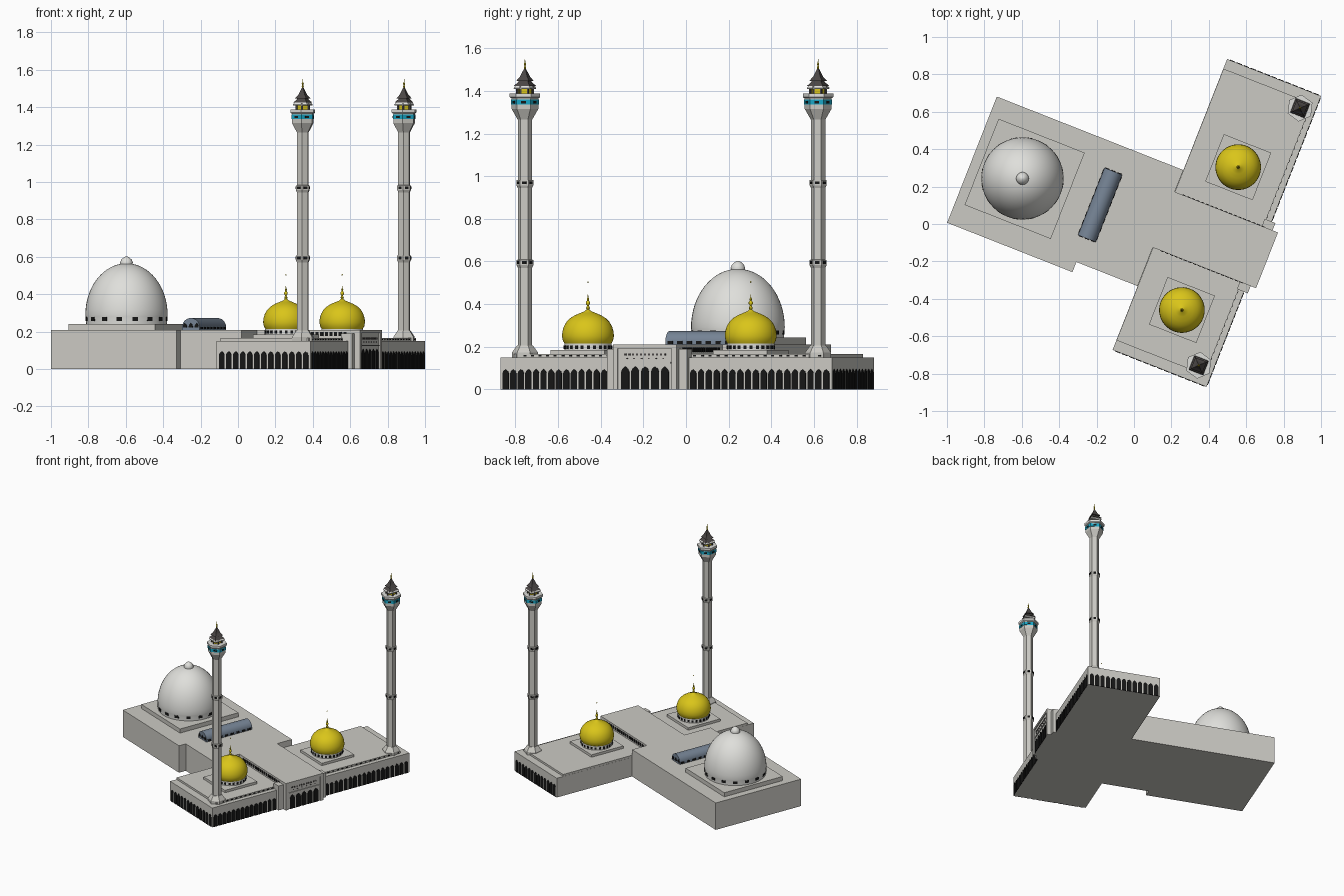
import bpy, bmesh, math
from mathutils import Matrix, Vector

if "Cube" in bpy.data.objects:
    bpy.data.objects.remove(bpy.data.objects["Cube"])

ROT = Matrix.Rotation(math.radians(-21.5), 4, 'Z')   # whole building is turned on the plot

def mat(name, r, g, b):
    m = bpy.data.materials.new(name)
    m.diffuse_color = (r, g, b, 1)
    m.use_nodes = True
    m.node_tree.nodes["Principled BSDF"].inputs["Base Color"].default_value = m.diffuse_color
    return m

STONE = mat("pale_stone", 0.60, 0.59, 0.55)
DOME = mat("dome_white", 0.74, 0.74, 0.71)
GOLD = mat("gold", 0.70, 0.56, 0.01)
BLACK = mat("opening_black", 0.008, 0.008, 0.008)
CYAN = mat("cyan_tile", 0.01, 0.38, 0.56)
SLATE = mat("blue_grey_roof", 0.18, 0.23, 0.30)
ROOF = mat("dark_roof", 0.07, 0.062, 0.06)

def finish(name, bm, material, smooth=False):
    bmesh.ops.recalc_face_normals(bm, faces=bm.faces)
    me = bpy.data.meshes.new(name)
    bm.to_mesh(me)
    bm.free()
    me.materials.append(material)
    ob = bpy.data.objects.new(name, me)
    bpy.context.collection.objects.link(ob)
    ob.matrix_world = ROT
    if smooth:
        bpy.ops.object.select_all(action='DESELECT')
        ob.select_set(True)
        bpy.context.view_layer.objects.active = ob
        bpy.ops.object.shade_smooth_by_angle(angle=math.radians(40))
    return ob

def prism(bm, pts, vec):
    """Extrude a flat polygon along a vector."""
    vec = Vector(vec)
    a = [bm.verts.new(p) for p in pts]
    b = [bm.verts.new(Vector(p) + vec) for p in pts]
    bm.faces.new(a)
    bm.faces.new(b)
    for i in range(len(a)):
        j = (i + 1) % len(a)
        bm.faces.new((a[i], a[j], b[j], b[i]))

def slab(name, pts, z0, z1, material=STONE):
    bm = bmesh.new()
    prism(bm, [(x, y, z0) for x, y in pts], (0, 0, z1 - z0))
    return finish(name, bm, material)

def box(name, u0, u1, v0, v1, z0, z1, material=STONE):
    return slab(name, [(u0, v0), (u1, v0), (u1, v1), (u0, v1)], z0, z1, material)

def lathe(name, c, profile, n, material, phase=0.0, smooth=True):
    """Revolve (radius, z) points around a vertical axis; low n makes a prism."""
    bm = bmesh.new()
    rings = []
    for r, z in profile:
        rings.append([bm.verts.new((c[0] + r * math.cos(phase + math.tau * i / n),
                                    c[1] + r * math.sin(phase + math.tau * i / n), z)) for i in range(n)])
    for a, b in zip(rings, rings[1:]):
        for i in range(n):
            j = (i + 1) % n
            bm.faces.new((a[i], a[j], b[j], b[i]))
    bm.faces.new(rings[0])
    bm.faces.new(rings[-1])
    return finish(name, bm, material, smooth)

def plates(name, p0, p1, n, w, z0, z1, arch=False, material=BLACK):
    """Row of n thin plates along p0->p1; outward is to the right of travel."""
    bm = bmesh.new()
    p0, p1 = Vector((*p0, 0)), Vector((*p1, 0))
    d = (p1 - p0).normalized()
    out = Vector((d.y, -d.x, 0))
    shape = [(-w / 2, z0), (w / 2, z0), (w / 2, z1), (-w / 2, z1)]
    if arch:
        s = z1 - w * 0.65
        shape = [(-w / 2, z0), (w / 2, z0), (w / 2, s), (w * 0.36, s + w * 0.35), (0, z1),
                 (-w * 0.36, s + w * 0.35), (-w / 2, s)]
    for i in range(n):
        c = p0 + (p1 - p0) * ((i + 0.5) / n) - out * 0.002
        prism(bm, [c + d * a + Vector((0, 0, z)) for a, z in shape], out * 0.005)
    return finish(name, bm, material)

def ring_plates(name, c, r, n, w, z0, z1, phase=0.0, material=BLACK):
    """Thin window plates around a drum."""
    bm = bmesh.new()
    for i in range(n):
        a = phase + math.tau * (i + 0.5) / n
        o, t = Vector((math.cos(a), math.sin(a), 0)), Vector((-math.sin(a), math.cos(a), 0))
        base = Vector((*c, 0)) + o * (r - 0.004)
        prism(bm, [base + t * s * w / 2 + Vector((0, 0, z))
                   for s, z in ((-1, z0), (1, z0), (1, z1), (-1, z1))], o * 0.007)
    return finish(name, bm, material)

# main hall: wide prayer hall narrowing to the entrance between the wings
slab("main_hall", [(-.932, -.36), (-.212, -.36), (-.212, -.302), (.14, -.302), (.14, -.08),
                   (.726, -.08), (.726, .24), (.14, .24), (.14, .365), (-.932, .365)], 0, .21)

# large white dome on its square platform
BC = (-.644, .008)
box("large_dome_platform", -.88, -.385, -.237, .258, .21, .242)
egg = [(.216, .24), (.217, .262), (.219, .282)]
egg += [(.22 * math.cos(t), .29 + .275 * math.sin(t)) for t in [math.pi / 2 * k / 16 for k in range(16)]]
lathe("large_dome", BC, egg, 48, DOME)
lathe("large_dome_cap", BC, [(.032, .555), (.034, .57), (.028, .585), (.016, .596), (.004, .603)], 20, DOME)
ring_plates("large_dome_windows", BC, .2175, 16, .03, .258, .277)

# barrel skylight on the hall roof
R, SU, S0, S1 = .051, -.206, -.165, .222
bm = bmesh.new()
arc = [(SU + R * math.cos(math.pi * k / 12), S0, .222 + R * math.sin(math.pi * k / 12)) for k in range(13)]
prism(bm, [(SU + R, S0, .21)] + arc + [(SU - R, S0, .21)], (0, S1 - S0, 0))
finish("barrel_skylight", bm, SLATE, True)
for k, (a, b) in enumerate((((SU - R, S0), (SU + R, S0)), ((SU + R, S1), (SU - R, S1)))):
    plates(f"skylight_end_panes_{k}", a, b, 3, .022, .222, .245, True)
plates("skylight_front_panes", (SU + R, S0), (SU + R, S1), 8, .026, .213, .226)
plates("skylight_back_panes", (SU - R, S1), (SU - R, S0), 8, .026, .213, .226)

# gold onion dome profile, starting on the drum
onion = [(.108, .212), (.118, .228), (.122, .25), (.120, .272), (.113, .295), (.101, .316), (.083, .334),
         (.060, .348), (.036, .358), (.016, .366), (.006, .375)]
spire = [(.005, .37), (.009, .382), (.004, .392), (.010, .402), (.010, .408), (.004, .417),
         (.006, .424), (.002, .432), (.001, .445)]

def minaret(tag, c):
    ph = math.radians(45)
    def part(name, prof, m=STONE, n=6, p=ph):
        lathe(f"{tag}_minaret_{name}", c, prof, n, m, p, False)
    part("base", [(.062, .15), (.062, .172), (.038, .205)])
    shaft = [(.034, .17)]
    for z in (.59, .965):
        shaft += [(.034, z - .02), (.040, z - .008), (.040, z + .016), (.034, z + .018)]
    part("shaft", shaft + [(.034, 1.265), (.063, 1.315), (.063, 1.37)])
    part("tile_band", [(.0655, 1.336), (.0655, 1.36)], CYAN)
    part("balcony", [(.066, 1.366), (.072, 1.372), (.072, 1.388), (.066, 1.388)], DOME)
    part("lantern", [(.032, 1.386), (.032, 1.425)], GOLD)
    for k in range(6):                                      # lantern posts
        a = ph + math.tau * k / 6
        lathe(f"{tag}_lantern_post_{k}", (c[0] + .036 * math.cos(a), c[1] + .036 * math.sin(a)),
              [(.006, 1.386), (.006, 1.42)], 4, ROOF, a, False)
    sq = math.pi / 4
    part("eave", [(.056, 1.408), (.058, 1.414), (.046, 1.426)], DOME, 4, sq)
    part("lower_roof", [(.056, 1.424), (.034, 1.442), (.032, 1.448)], ROOF, 4, sq)
    part("upper_roof", [(.046, 1.446), (.026, 1.466), (.014, 1.488), (.004, 1.505)], ROOF, 4, sq)
    part("finial", [(.003, 1.5), (.006, 1.51), (.003, 1.517), (.006, 1.526), (.002, 1.533), (.001, 1.55)], GOLD, 8)
    for z in (.594, .969):                                  # dark slots on the shaft rings
        ring_plates(f"{tag}_ring_slots_{int(z * 100)}", c, .0346, 6, .02, z - .007, z + .007, ph)
    ring_plates(f"{tag}_balcony_niches", c, .0567, 6, .022, 1.342, 1.352, ph)

# the two arcaded wings, unequal in length
for tag, v_in, v_out, dome_v, min_v, n_front in (("north", .24, 1.003, .487, .902, 18),
                                                 ("south", -.08, -.668, -.334, -.576, 14)):
    s = 1 if v_out > v_in else -1
    lo, hi = min(v_in, v_out), max(v_in, v_out)
    box(f"{tag}_wing", .14, .68, lo, hi, 0, .15)
    a, b = sorted((v_in, v_out - s * .055))
    box(f"{tag}_wing_upper_roof", .141, .648, a, b, .15, .165)
    plates(f"{tag}_roof_slots_front", (.648, a), (.648, b), n_front, .014, .154, .161)
    # arcades on the front and on the outer end
    p0, p1 = sorted((v_in + s * .045, v_out - s * .008))
    plates(f"{tag}_front_arcade", (.68, p0), (.68, p1), n_front, .031, 0, .095, True)
    ends = [(.15, v_out), (.672, v_out)]
    if s > 0:
        ends.reverse()
    plates(f"{tag}_end_arcade", ends[0], ends[1], 13, .031, 0, .095, True)
    # joint pilaster beside the entrance
    p0, p1 = sorted((v_in, v_in + s * .042))
    box(f"{tag}_joint_pilaster", .64, .702, p0, p1, 0, .19)
    # clerestory slots on the hall wall above the wing roof
    cl = [(.18, v_in), (.66, v_in)]
    if s > 0:
        cl.reverse()
    plates(f"{tag}_clerestory", cl[0], cl[1], 18, .017, .176, .197)
    # gold dome, drum and platform
    c = (.407, dome_v)
    box(f"{tag}_dome_platform", c[0] - .136, c[0] + .136, dome_v - .136, dome_v + .136, .165, .184)
    lathe(f"{tag}_dome_drum", c, [(.111, .18), (.111, .214)], 40, DOME)
    ring_plates(f"{tag}_drum_windows", c, .111, 24, .014, .19, .206)
    lathe(f"{tag}_gold_dome", c, onion, 40, GOLD)
    lathe(f"{tag}_dome_spire", c, spire, 10, GOLD)
    lathe(f"{tag}_spire_tip", c, [(.001, .499), (.004, .503), (.001, .507)], 8, GOLD)
    minaret(tag, (.599, min_v))

# entrance front: five doors, raised frame and small carved panels
plates("entrance_doors", (.726, -.045), (.726, .205), 5, .04, 0, .108, True)
box("entrance_frame_top", .72, .733, -.08, .24, .192, .21)
for k, v in enumerate((-.08, .216)):
    box(f"entrance_frame_side_{k}", .72, .733, v, v + .024, 0, .192)
box("entrance_ledge", .72, .731, -.05, .21, .122, .128)
plates("entrance_carved_row", (.726, -.03), (.726, .19), 11, .010, .158, .168, material=ROOF)
plates("entrance_carved_row_low", (.726, -.03), (.726, .19), 6, .008, .142, .148, material=ROOF)
